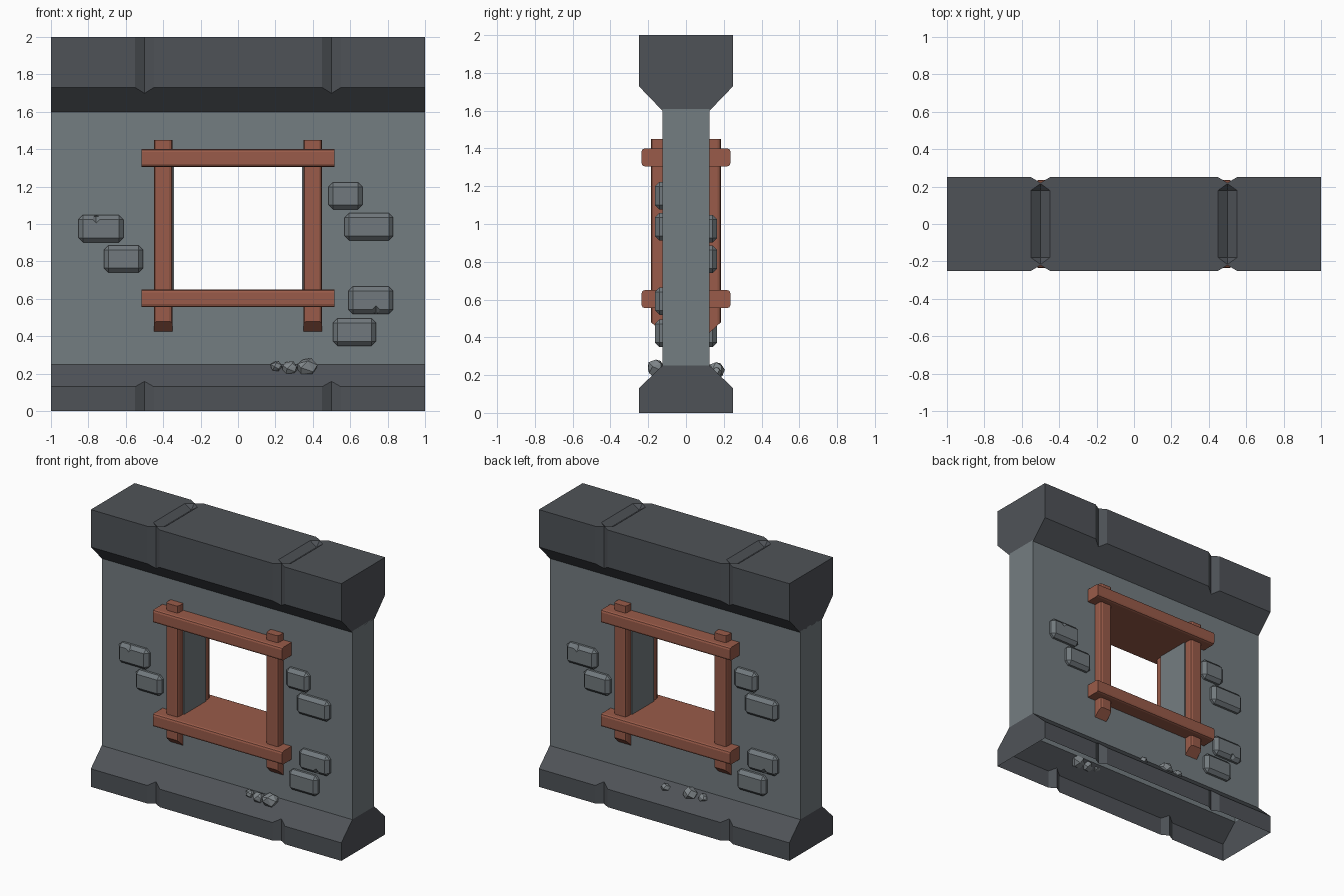
import bpy, bmesh, math, random
from mathutils import Vector

if "Cube" in bpy.data.objects:
    bpy.data.objects.remove(bpy.data.objects["Cube"])
random.seed(4)

def mat(name, col):
    m = bpy.data.materials.new(name)
    m.diffuse_color = (*col, 1)
    m.use_nodes = True
    m.node_tree.nodes["Principled BSDF"].inputs["Base Color"].default_value = m.diffuse_color
    return m

WALL = mat("wall grey", (0.175, 0.205, 0.22))
TRIM = mat("dark trim grey", (0.078, 0.086, 0.097))
WOOD = mat("red brown wood", (0.32, 0.105, 0.067))
STONE = mat("stone grey", (0.165, 0.19, 0.205))
RUBBLE = mat("rubble grey", (0.22, 0.245, 0.26))

def hull(name, pts, material=None, bevel=0, segs=1, long_only=0):
    """Convex solid around points, optionally bevelled on its long edges."""
    bm = bmesh.new()
    vs = [bm.verts.new(p) for p in pts]
    r = bmesh.ops.convex_hull(bm, input=vs)
    junk = [v for v in r["geom_interior"] if isinstance(v, bmesh.types.BMVert)]
    if junk:
        bmesh.ops.delete(bm, geom=junk, context='VERTS')
    bmesh.ops.dissolve_limit(bm, angle_limit=0.01, verts=bm.verts[:], edges=bm.edges[:])
    if bevel:
        es = [e for e in bm.edges if e.calc_length() > long_only]
        bmesh.ops.bevel(bm, geom=es, offset=bevel, segments=segs, profile=0.5, affect='EDGES')
    bmesh.ops.recalc_face_normals(bm, faces=bm.faces[:])
    me = bpy.data.meshes.new(name)
    bm.to_mesh(me)
    bm.free()
    ob = bpy.data.objects.new(name, me)
    bpy.context.collection.objects.link(ob)
    if material:
        me.materials.append(material)
    return ob

def corners(x0, x1, y0, y1, z0, z1):
    return [(x, y, z) for x in (x0, x1) for y in (y0, y1) for z in (z0, z1)]

def extrude_x(profile, x0, x1):
    return [(x, s * y, z) for x in (x0, x1) for s in (-1, 1) for y, z in profile]

def cut(ob, cutters):
    bpy.context.view_layer.objects.active = ob
    for c in cutters:
        c.hide_render = True
        m = ob.modifiers.new("cut", 'BOOLEAN')
        m.operation, m.solver, m.object = 'DIFFERENCE', 'EXACT', c
        bpy.ops.object.modifier_apply(modifier=m.name)
        bpy.data.objects.remove(c)

def open_faces(ob, zs):
    """Remove horizontal faces at the given heights."""
    bm = bmesh.new()
    bm.from_mesh(ob.data)
    fs = [f for f in bm.faces if abs(f.normal.z) > 0.99
          and any(abs(f.calc_center_median().z - z) < 0.002 for z in zs)]
    bmesh.ops.delete(bm, geom=fs, context='FACES')
    bm.to_mesh(ob.data)
    bm.free()

def side_grooves(z0, z1):
    return [hull("groove_cutter", [(x + dx, y + dy, z) for z in (z0, z1)
            for dx, dy in ((-.05, 0), (.05, 0), (0, -.03), (0, .03))])
            for x in (-.5, .5) for y in (-.25, .25)]

# wall with window opening
wall = hull("wall", corners(-1, 1, -.125, .125, .25, 1.61), WALL)
cut(wall, [hull("window_cutter", corners(-.342, .342, -.3, .3, .6, 1.35))])
open_faces(wall, [.25])

# base trim, hollow underneath
base = hull("base_trim", extrude_x([(.25, 0), (.25, .13), (.125, .25)], -1, 1), TRIM)
cut(base, side_grooves(-.1, .3))
open_faces(base, [0, .25])

# top trim with grooves on the sides and top
top = hull("top_trim", extrude_x([(.125, 1.6), (.25, 1.73), (.25, 2)], -1, 1), TRIM)
top_grooves = []
for x in (-.5, .5):
    pts = [(x, s * .18, 1.965) for s in (-1, 1)]
    for z in (2, 2.05):
        for s in (-1, 1):
            pts += [(x - .05, s * .18, z), (x + .05, s * .18, z), (x, s * .216, z)]
    top_grooves.append(hull("groove_cutter", pts))
cut(top, side_grooves(1.5, 2.1) + top_grooves)

# window frame
for name, z in (("lower_beam", .555), ("upper_beam", 1.305)):
    hull(name, corners(-.515, .515, -.235, .235, z, z + .095), WOOD, .016, 2, .9)
for name, x in (("left_post", -.4), ("right_post", .4)):
    hull(name, extrude_x([(.185, 1.45), (.185, .48), (.12, .42)], x - .05, x + .05),
         WOOD, .018, 2, .5)

# raised stones, same layout on front and back (half turn)
stones = [(.575, 1.15, .18, 0), (.70, .985, .26, 0), (.71, .592, .24, -1),
          (.623, .422, .23, 0), (-.733, .975, .24, 1), (-.612, .813, .21, 0)]
for side, s in (("front", 1), ("back", -1)):
    for i, (x, z, w, chip) in enumerate(stones):
        ob = hull(f"{side}_stone_{i + 1}",
                  corners(x - w / 2, x + w / 2, -.165, -.09, z - .073, z + .073), STONE, .024)
        if chip:
            cx, cz = x + (-.025 if chip > 0 else .028), z + chip * .065
            cut(ob, [hull("chip_cutter", [(cx + d, -.166, cz) for d in (-.038, .038)]
                          + [(cx, -.166, cz + d) for d in (-.036, .036)]
                          + [(cx, -.21, cz), (cx, -.138, cz)])])
        if s < 0:
            for v in ob.data.vertices:
                v.co.x, v.co.y = -v.co.x, -v.co.y

# rubble lying on the base slope
rubble = {"front": [(.205, .24, .034), (.28, .23, .046), (.37, .235, .06)],
          "back": [(.05, .215, .035), (-.15, .225, .055), (-.25, .22, .036)]}
for side, items in rubble.items():
    s = -1 if side == "front" else 1
    for i, (x, z, r) in enumerate(items):
        pts = []
        for k in range(14):
            h = 1 - (2 * k + 1) / 14
            a = k * 2.4 + random.uniform(-.3, .3)
            q = math.sqrt(1 - h * h)
            v = Vector((q * math.cos(a), q * math.sin(a) * .85, h * .85)) * r
            pts.append(v + Vector((x, s * .16, z)))
        hull(f"{side}_rubble_{i + 1}", pts, RUBBLE)
